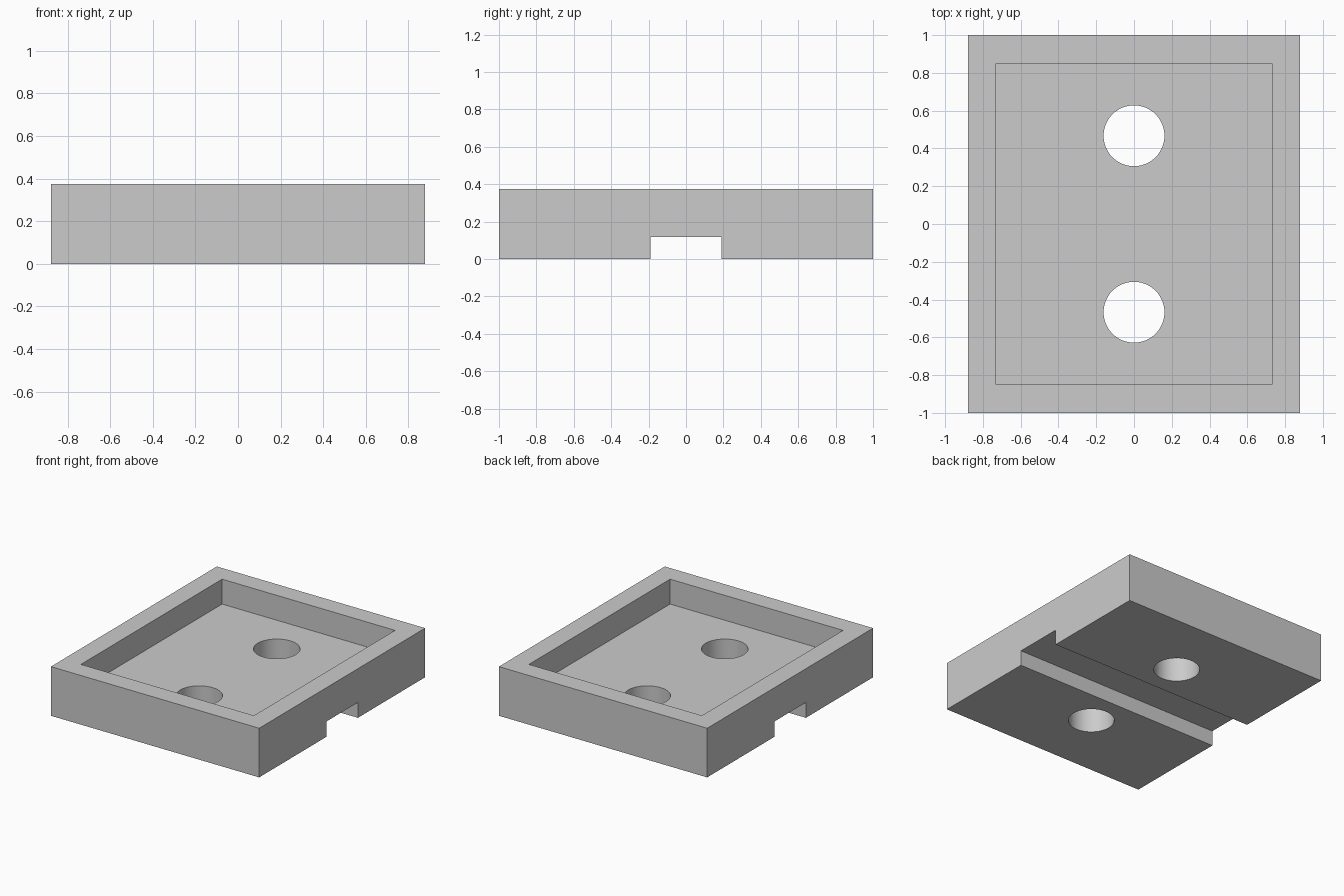
import bpy

if "Cube" in bpy.data.objects:
    bpy.data.objects.remove(bpy.data.objects["Cube"], do_unlink=True)

HALF_X, HALF_Y, HEIGHT = 0.879, 1.0, 0.375
WALL, FLOOR_Z = 0.149, 0.185
SLOT_HALF, SLOT_TOP = 0.19, 0.117
HOLE_RADIUS, HOLE_Y = 0.161, 0.467

grey = bpy.data.materials.new("plain_grey")
grey.use_nodes = True
colour = (0.6, 0.6, 0.6, 1)
grey.diffuse_color = colour
grey.node_tree.nodes["Principled BSDF"].inputs["Base Color"].default_value = colour


def box(name, half_x, half_y, z0, z1):
    bpy.ops.mesh.primitive_cube_add(size=2, location=(0, 0, (z0 + z1) / 2))
    ob = bpy.context.object
    ob.name = name
    ob.scale = (half_x, half_y, (z1 - z0) / 2)
    bpy.ops.object.transform_apply(location=True, rotation=False, scale=True)
    ob.data.materials.append(grey)
    return ob


def cut(target, cutter):
    mod = target.modifiers.new(cutter.name, 'BOOLEAN')
    mod.operation = 'DIFFERENCE'
    mod.solver = 'EXACT'
    mod.object = cutter
    bpy.context.view_layer.objects.active = target
    bpy.ops.object.modifier_apply(modifier=mod.name)
    bpy.data.objects.remove(cutter, do_unlink=True)


# Solid tray block
tray = box("tray", HALF_X, HALF_Y, 0, HEIGHT)

# Open pocket in the top, and slot across the underside
cut(tray, box("pocket", HALF_X - WALL, HALF_Y - WALL, FLOOR_Z, HEIGHT + 0.2))
cut(tray, box("slot", HALF_X + 0.2, SLOT_HALF, -0.2, SLOT_TOP))

# Two round holes through the floor
for side in (-1, 1):
    bpy.ops.mesh.primitive_cylinder_add(vertices=64, radius=HOLE_RADIUS, depth=2,
                                        location=(0, side * HOLE_Y, 0))
    hole = bpy.context.object
    hole.name = "hole"
    hole.data.materials.append(grey)
    cut(tray, hole)

# Smooth hole walls, crisp edges elsewhere
bpy.ops.object.select_all(action='DESELECT')
tray.select_set(True)
bpy.context.view_layer.objects.active = tray
bpy.ops.object.shade_smooth_by_angle(angle=0.5)
